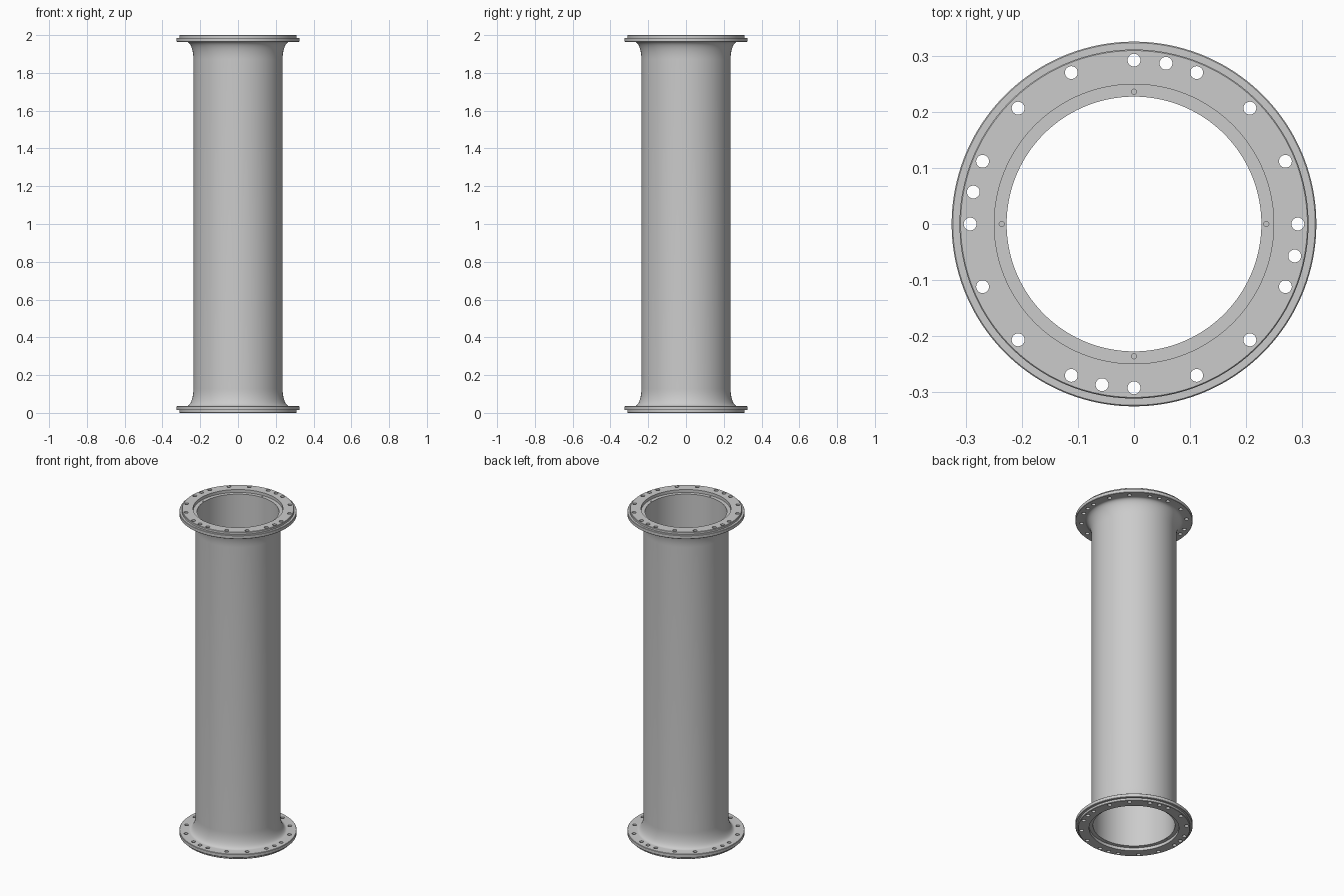
import bpy, bmesh
from math import sin, cos, pi, radians
from mathutils import Matrix

if "Cube" in bpy.data.objects:
    bpy.data.objects.remove(bpy.data.objects["Cube"])

SEG = 160
H = 2.0

# Outer half profile (r, z) from the bore recess to the shell
lower = [(0.227, 0.018), (0.249, 0.018), (0.249, 0.0), (0.309, 0.0), (0.311, 0.002),
         (0.311, 0.014), (0.323, 0.014), (0.325, 0.016), (0.325, 0.034), (0.323, 0.036)]
# Concave neck blending flange into shell
for i in range(11):
    a = i / 10 * pi / 2
    lower.append((0.236 + 0.036 * (1 - sin(a)), 0.036 + 0.092 * (1 - cos(a))))
profile = lower + [(r, H - z) for r, z in reversed(lower)]

# Lathed pipe body with both flanges
bm = bmesh.new()
rings = [[bm.verts.new((r * cos(2 * pi * k / SEG), r * sin(2 * pi * k / SEG), z))
          for k in range(SEG)] for r, z in profile]
for i, ring in enumerate(rings):
    nxt = rings[(i + 1) % len(rings)]
    for k in range(SEG):
        m = (k + 1) % SEG
        bm.faces.new((ring[k], ring[m], nxt[m], nxt[k]))
bmesh.ops.recalc_face_normals(bm, faces=bm.faces)
mesh = bpy.data.meshes.new("flanged_pipe")
bm.to_mesh(mesh)
bm.free()
pipe = bpy.data.objects.new("flanged_pipe", mesh)
bpy.context.collection.objects.link(pipe)

# Cutters for bolt holes and small tapped holes at both ends
cut = bmesh.new()


def hole(angle, dist, radius, z, depth, sides):
    a = radians(angle)
    bmesh.ops.create_cone(cut, cap_ends=True, segments=sides, radius1=radius, radius2=radius,
                          depth=depth,
                          matrix=Matrix.Translation((dist * cos(a), dist * sin(a), z)))


for z, tap_z in ((0.018, 0.02), (H - 0.018, H - 0.02)):
    for i in range(16):
        hole(i * 22.5, 0.292, 0.0115, z, 0.08, 24)
    for i in range(4):
        hole(i * 90 - 11.25, 0.292, 0.0115, z, 0.08, 24)
        hole(i * 90, 0.236, 0.0045, tap_z, 0.03, 12)
cut_mesh = bpy.data.meshes.new("hole_cutter")
cut.to_mesh(cut_mesh)
cut.free()
cutter = bpy.data.objects.new("hole_cutter", cut_mesh)
bpy.context.collection.objects.link(cutter)
cutter.hide_render = True

mod = pipe.modifiers.new("holes", 'BOOLEAN')
mod.operation = 'DIFFERENCE'
mod.solver = 'EXACT'
mod.object = cutter
bpy.context.view_layer.objects.active = pipe
pipe.select_set(True)
cutter.select_set(False)
bpy.ops.object.modifier_apply(modifier=mod.name)
bpy.data.objects.remove(cutter)
bpy.ops.object.shade_smooth_by_angle(angle=radians(30))
